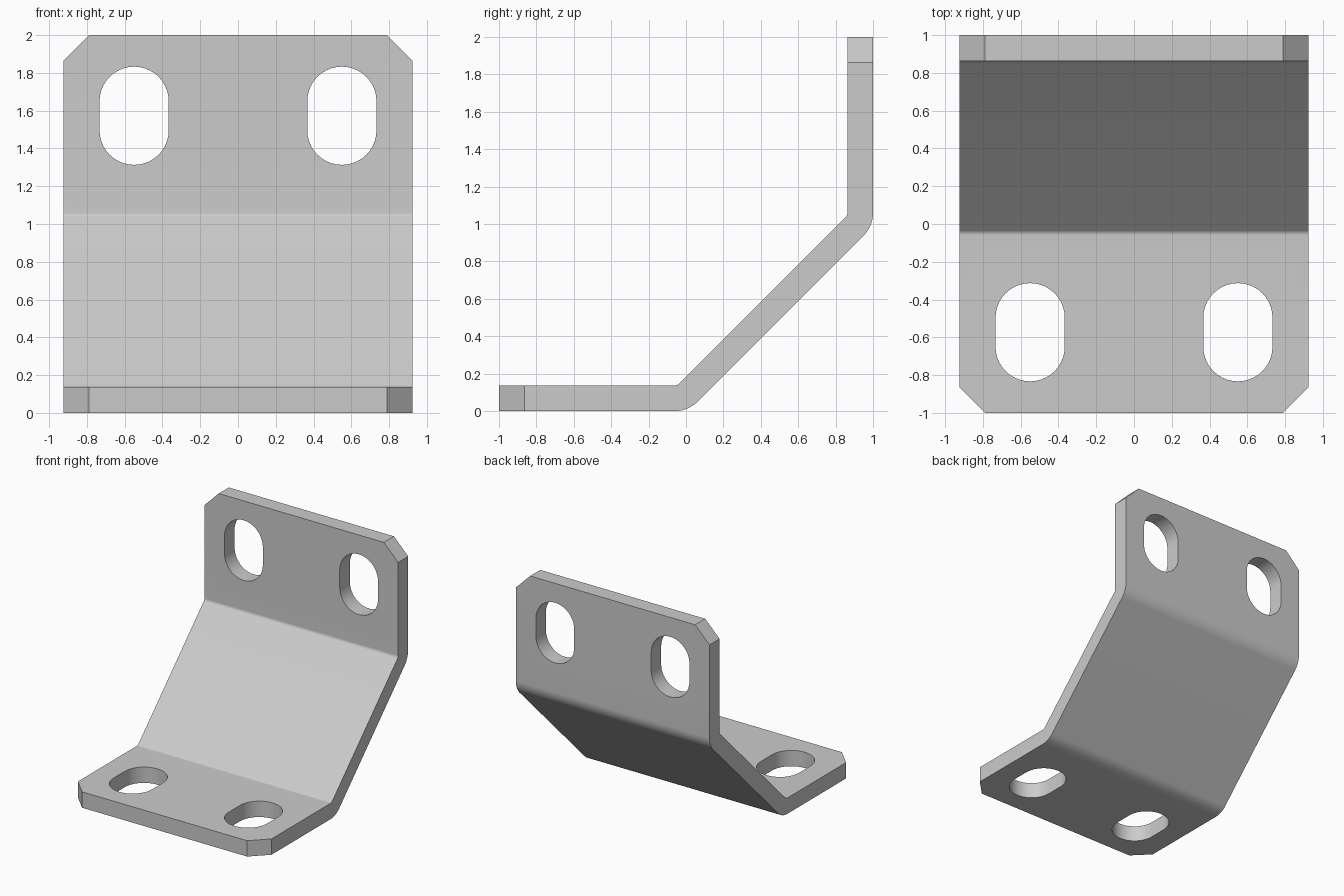
import bpy, bmesh, math
from mathutils import Vector

if "Cube" in bpy.data.objects:
    bpy.data.objects.remove(bpy.data.objects["Cube"])

W = 0.925      # half width
T = 0.137      # sheet thickness and corner chamfer
R_OUT, R_IN = 0.172, 0.035


def to_object(bm, name):
    bmesh.ops.recalc_face_normals(bm, faces=bm.faces)
    me = bpy.data.meshes.new(name)
    bm.to_mesh(me)
    bm.free()
    ob = bpy.data.objects.new(name, me)
    bpy.context.collection.objects.link(ob)
    return ob


def extrude(bm, points, vec):
    face = bm.faces.new([bm.verts.new(p) for p in points])
    new = bmesh.ops.extrude_face_region(bm, geom=[face])["geom"]
    bmesh.ops.translate(bm, vec=vec, verts=[v for v in new if isinstance(v, bmesh.types.BMVert)])


def bend(r, n=10):
    # lower bend, from flat to 45 degrees
    c = (-0.06, 0.172)
    return [(c[0] + r * math.sin(a), c[1] - r * math.cos(a))
            for a in (math.radians(45) * i / n for i in range(n + 1))]


def mirrored(pts):
    # upper bend is the lower one reflected across the diagonal
    return [(1 - z, 1 - y) for y, z in reversed(pts)]


# bent sheet: side profile extruded across the width
outer = [(-1, 0)] + bend(R_OUT)
inner = [(-1, T)] + bend(R_IN)
profile = outer + mirrored(outer) + (inner + mirrored(inner))[::-1]
bm = bmesh.new()
extrude(bm, [(-W, y, z) for y, z in profile], Vector((2 * W, 0, 0)))

# chamfered free corners
corners = []
for e in bm.edges:
    a, b = (v.co for v in e.verts)
    if abs(a.x - b.x) < 1e-5 and (max(a.y, b.y) < -0.999 or min(a.z, b.z) > 1.999):
        corners.append(e)
bmesh.ops.bevel(bm, geom=corners, offset=T, offset_type='OFFSET', segments=1,
                profile=0.5, affect='EDGES')
bracket = to_object(bm, "bent_bracket")

# slot cutters: two through each flange
bm = bmesh.new()
r, half, n = 0.183, 0.077, 20
for sx in (-0.55, 0.55):
    slot = []
    for s in (1, -1):
        for i in range(n + 1):
            a = math.pi * i / n
            slot.append((sx + s * r * math.cos(a), s * (half + r * math.sin(a))))
    extrude(bm, [(x, v - 0.573, -0.1) for x, v in slot], Vector((0, 0, 0.4)))
    extrude(bm, [(x, 0.7, v + 1.573) for x, v in slot], Vector((0, 0.4, 0)))
cutter = to_object(bm, "slot_cutter")
cutter.hide_render = True

mod = bracket.modifiers.new("slots", 'BOOLEAN')
mod.operation = 'DIFFERENCE'
mod.solver = 'EXACT'
mod.object = cutter
bpy.ops.object.select_all(action='DESELECT')
bpy.context.view_layer.objects.active = bracket
bracket.select_set(True)
bpy.ops.object.modifier_apply(modifier=mod.name)
bpy.data.objects.remove(cutter)
bpy.ops.object.shade_smooth_by_angle(angle=math.radians(30))
